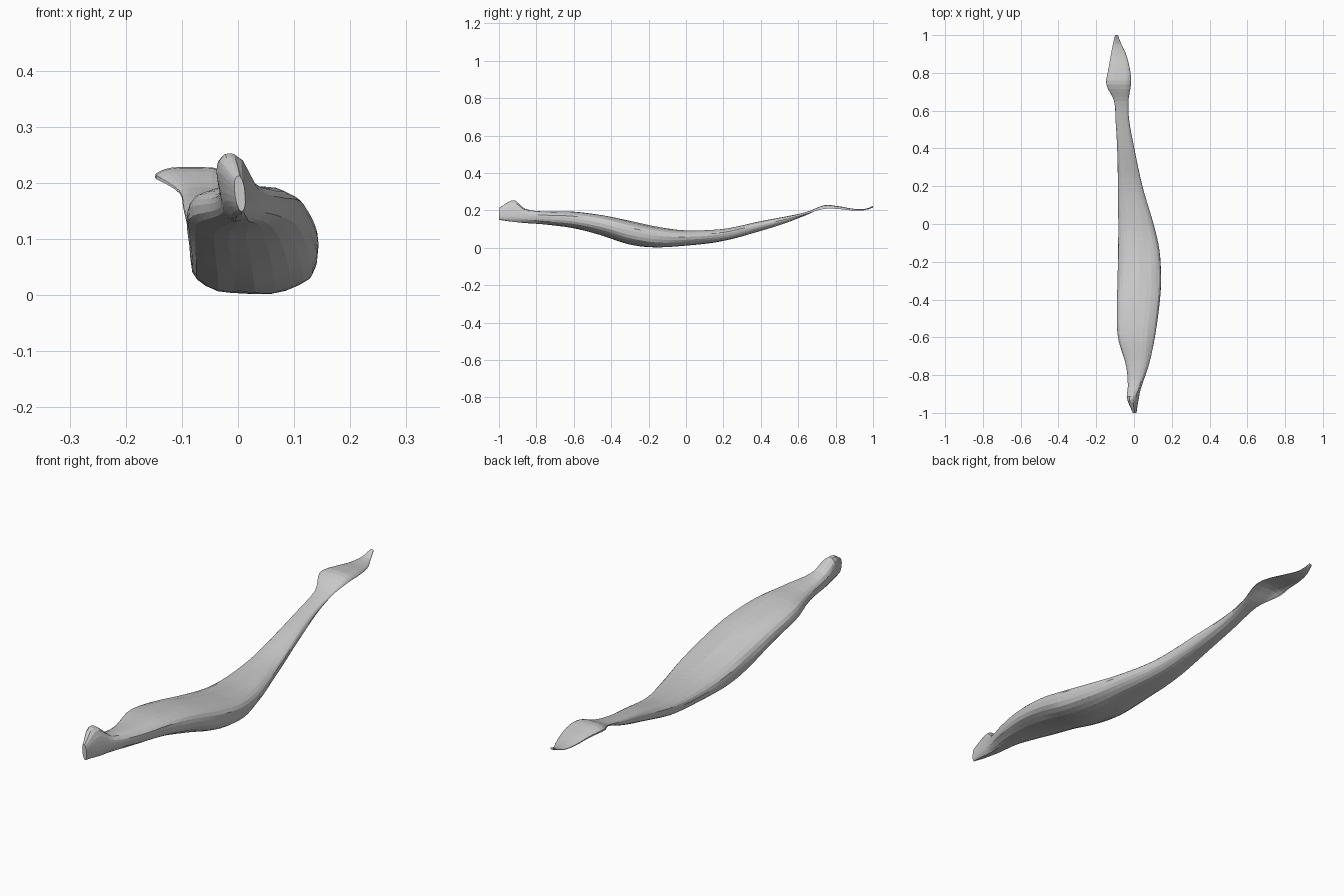
import bpy, bmesh
from math import sin, cos, pi, copysign
from mathutils import Vector, noise

if "Cube" in bpy.data.objects:
    bpy.data.objects.remove(bpy.data.objects["Cube"])

SIDES = 24

# Stations: y, x min, x max, z min, z max, lean of top, hollow underside (0-1)
STATIONS = [
    (-1.00, -0.006, 0.012, 0.150, 0.212, -0.1, 0),
    (-0.92, -0.035, 0.022, 0.138, 0.253, -0.2, 0),
    (-0.86, -0.032, 0.040, 0.132, 0.208, -0.1, 0),
    (-0.75, -0.042, 0.078, 0.124, 0.194, 0, 0),
    (-0.60, -0.084, 0.112, 0.105, 0.194, 0, 0),
    (-0.45, -0.090, 0.133, 0.067, 0.175, 0, 0),
    (-0.30, -0.087, 0.145, 0.020, 0.142, 0, 0),
    (-0.15, -0.085, 0.136, 0.001, 0.110, 0, 0),
    (0.00, -0.082, 0.102, 0.010, 0.093, 0, 0),
    (0.20, -0.085, 0.045, 0.036, 0.101, 0, 0),
    (0.40, -0.090, 0.001, 0.090, 0.142, 0, 0),
    (0.55, -0.098, -0.026, 0.138, 0.170, 0, 0),
    (0.65, -0.105, -0.030, 0.172, 0.193, 0, 0.2),
    (0.74, -0.147, -0.017, 0.192, 0.228, 0, 0.7),
    (0.81, -0.138, -0.020, 0.196, 0.223, 0, 0.75),
    (0.90, -0.122, -0.042, 0.190, 0.208, 0, 0.6),
    (0.96, -0.110, -0.070, 0.196, 0.208, 0, 0.4),
    (1.00, -0.100, -0.085, 0.215, 0.224, 0, 0),
]


def sample(y):
    """Smoothly interpolate the station values at y."""
    n = len(STATIONS)
    i = 0
    while i < n - 2 and STATIONS[i + 1][0] < y:
        i += 1
    a, b = STATIONS[i], STATIONS[i + 1]
    p, q = STATIONS[max(i - 1, 0)], STATIONS[min(i + 2, n - 1)]
    h = b[0] - a[0]
    t = (y - a[0]) / h
    out = []
    for k in range(1, 7):
        ma = (b[k] - p[k]) / (b[0] - p[0]) * h
        mb = (q[k] - a[k]) / (q[0] - a[0]) * h
        out.append((2*t**3 - 3*t*t + 1) * a[k] + (t**3 - 2*t*t + t) * ma
                   + (3*t*t - 2*t**3) * b[k] + (t**3 - t*t) * mb)
    return out


def ring(y):
    x0, x1, z0, z1, lean, hollow = sample(y)
    cx, rx = (x0 + x1) / 2, (x1 - x0) / 2
    height = z1 - z0
    mid = z0 + height * (0.58 - 0.2 * hollow)
    pts = []
    for k in range(SIDES):
        a = 2 * pi * k / SIDES
        c, s = cos(a), sin(a)
        u = copysign(abs(c) ** 0.85, c)
        v = copysign(abs(s) ** 0.85, s)
        # Lengthwise wrinkles
        w = 1 + 0.07 * noise.noise(Vector((c * 3.5, s * 3.5, y * 4)))
        z = mid + v * ((z1 - mid) if v > 0 else (mid - z0))
        if v < 0:
            z += hollow * height * 1.25 * abs(v)
        x = cx + rx * u * (1 + (w - 1) * 0.5) + lean * (z - mid)
        z = mid + (z - mid) * w
        pts.append((x, y, z))
    return pts


def loft(name, y0, y1, steps, cap_start=False, cap_end=False):
    bm = bmesh.new()
    rings = [[bm.verts.new(p) for p in ring(y0 + (y1 - y0) * i / steps)]
             for i in range(steps + 1)]
    for a, b in zip(rings, rings[1:]):
        for k in range(SIDES):
            j = (k + 1) % SIDES
            bm.faces.new((a[k], a[j], b[j], b[k]))
    if cap_start:
        bm.faces.new(rings[0])
    if cap_end:
        bm.faces.new(rings[-1])
    bmesh.ops.triangulate(bm, faces=bm.faces[:])
    bmesh.ops.recalc_face_normals(bm, faces=bm.faces[:])
    mesh = bpy.data.meshes.new(name)
    bm.to_mesh(mesh)
    bm.free()
    obj = bpy.data.objects.new(name, mesh)
    bpy.context.collection.objects.link(obj)
    return obj


# Pinched, upright flare at the front
loft("front_flare", -1.0, -0.86, 8, cap_start=True)
# Swollen pod narrowing into the stalk
loft("pod_body", -0.86, 0.65, 44)
# Thin curled leaf at the back, hollow underneath
loft("leaf_tip", 0.65, 1.0, 16, cap_end=True)
